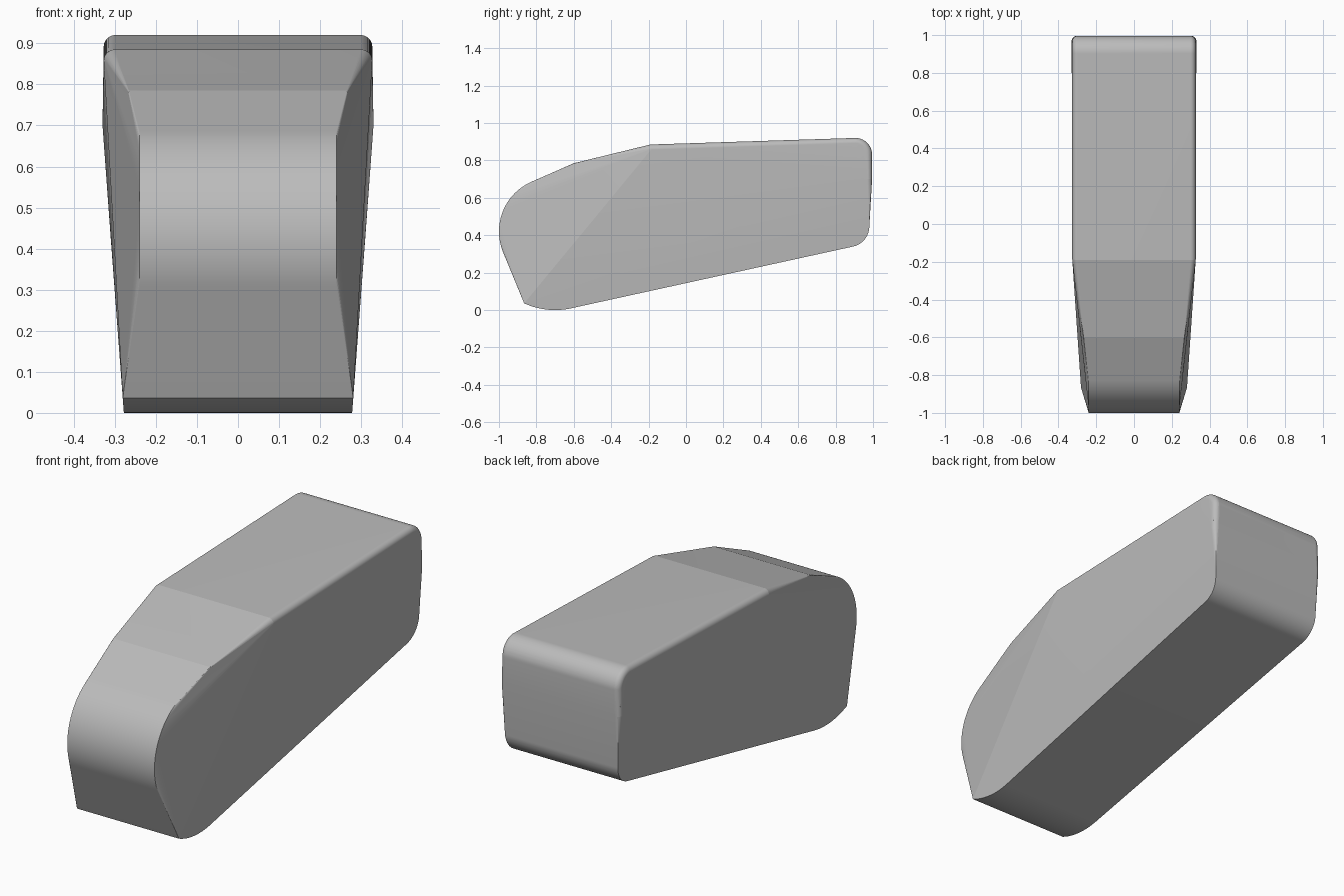
import bpy
import bmesh
from math import sin, cos, pi, radians, ceil
from mathutils import Vector

old = bpy.data.objects.get("Cube")
if old:
    bpy.data.objects.remove(old, do_unlink=True)

STEP = 2.5   # degrees per segment on rounded parts


def arc(y, z, r, a0, a1):
    """Points of a circular arc in the side plane, angles in degrees."""
    n = ceil(abs(a1 - a0) / STEP)
    angles = [radians(a0 + (a1 - a0) * i / n) for i in range(n + 1)]
    return [(y + r * cos(a), z + r * sin(a)) for a in angles]


def lower_width(z):
    """Half width of the sides, which flare upwards."""
    return min(0.33, 0.278 + 0.075 * z)


# Side outline, each entry: y, z, half width, edge radius
nose = [(y, z, 0.24, 0) for y, z in arc(-0.71, 0.42, 0.29, 203, 111)]
slope = [(-0.6, 0.785, 0.268, 0.003), (-0.19, 0.885, 0.327, 0.028)]
back_top = [(y, z, 0.327, 0.028) for y, z in arc(0.905, 0.83, 0.09, 92, 0)]
back = [(0.995, 0.7, 0.33, 0.025)]
heel = [(y, z, lower_width(z), 0) for y, z in arc(0.87, 0.447, 0.11, -3.4, -77.7)]
toe = [(y, z, lower_width(z), 0) for y, z in arc(-0.7, 0.4, 0.4, -77.7, -114.4)]
outline = nose + slope + back_top + back + heel + toe

# Convex body spanned by the outline and its rounded upper edges
bm = bmesh.new()
count = len(outline)
for i, (y, z, w, r) in enumerate(outline):
    before, after = outline[i - 1], outline[(i + 1) % count]
    d1 = Vector((y - before[0], z - before[1])).normalized()
    d2 = Vector((after[0] - y, after[1] - z)).normalized()
    along = (d1 + d2).normalized()
    inward = Vector((along.y, -along.x))
    rings = 24 if r else 0
    for k in range(rings + 1):
        a = pi / 2 * k / max(rings, 1)
        p = Vector((y, z)) + inward * r * (1 - cos(a))
        x = w - r * (1 - sin(a))
        for side in (-1, 1):
            bm.verts.new((side * x, p.x, p.y))
result = bmesh.ops.convex_hull(bm, input=bm.verts)
loose = [v for v in bm.verts if not v.link_faces]
bmesh.ops.delete(bm, geom=loose, context='VERTS')
bmesh.ops.dissolve_limit(bm, angle_limit=radians(0.3), verts=bm.verts, edges=bm.edges)
bmesh.ops.recalc_face_normals(bm, faces=bm.faces)
mesh = bpy.data.meshes.new("rounded_wedge_body")
bm.to_mesh(mesh)
bm.free()

body = bpy.data.objects.new("rounded_wedge_body", mesh)
bpy.context.collection.objects.link(body)

# Plain grey
grey = bpy.data.materials.new("plain_grey")
grey.use_nodes = True
colour = (0.5, 0.5, 0.5, 1)
grey.diffuse_color = colour
grey.node_tree.nodes["Principled BSDF"].inputs["Base Color"].default_value = colour
mesh.materials.append(grey)

# Smooth rounded parts, crisp creases
bpy.ops.object.select_all(action='DESELECT')
body.select_set(True)
bpy.context.view_layer.objects.active = body
bpy.ops.object.shade_smooth_by_angle(angle=radians(4))
